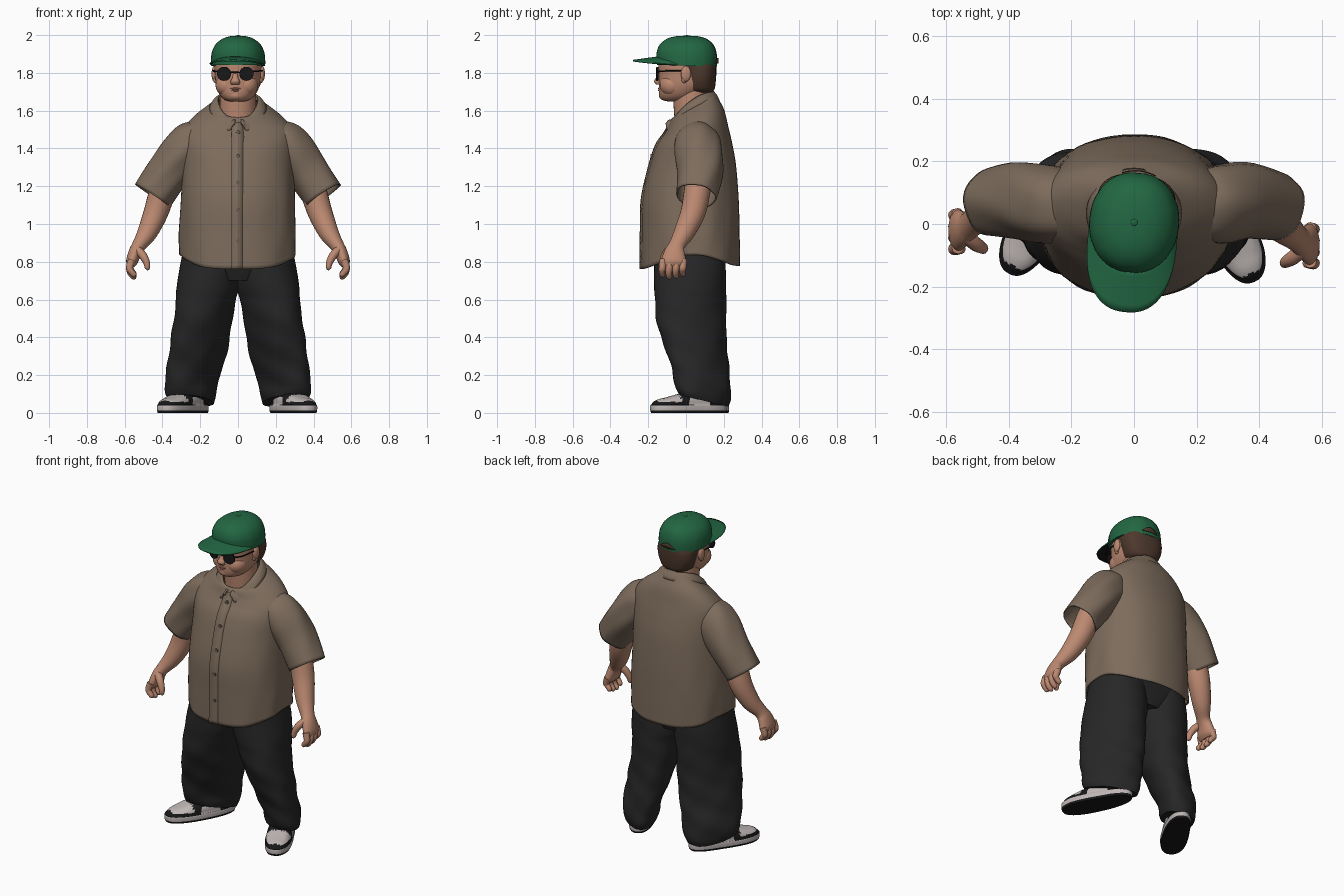
import bpy, bmesh, math
from math import sin, cos, pi
from mathutils import Vector, Matrix

cube = bpy.data.objects.get("Cube")
if cube:
    bpy.data.objects.remove(cube, do_unlink=True)


def material(name, r, g, b):
    m = bpy.data.materials.new(name)
    m.use_nodes = True
    m.diffuse_color = (r, g, b, 1)
    bsdf = m.node_tree.nodes["Principled BSDF"]
    bsdf.inputs["Base Color"].default_value = (r, g, b, 1)
    bsdf.inputs["Roughness"].default_value = 0.8
    return m


SKIN = material("skin", .50, .25, .165)
LIPS = material("lips", .44, .19, .135)
HAIR = material("brown hair", .075, .04, .026)
SHIRT = material("taupe cloth", .205, .15, .108)
BUTTON = material("button brown", .15, .11, .08)
PANTS = material("charcoal cloth", .02, .02, .021)
GREEN = material("cap green", .016, .135, .055)
BLACK = material("black", .009, .009, .01)
WHITE = material("shoe off white", .52, .47, .46)


def finish(name, bm, mats, rule=None, thick=0, inner=0, offset=-1, turn=0, angle=50):
    """Make an object from a bmesh, colour its faces, and smooth it."""
    bmesh.ops.recalc_face_normals(bm, faces=bm.faces)
    if rule:
        for f in bm.faces:
            f.material_index = rule(f.calc_center_median())
    me = bpy.data.meshes.new(name)
    bm.to_mesh(me)
    bm.free()
    ob = bpy.data.objects.new(name, me)
    bpy.context.collection.objects.link(ob)
    for m in mats:
        me.materials.append(m)
    if thick:
        mod = ob.modifiers.new("thickness", 'SOLIDIFY')
        mod.thickness, mod.offset, mod.material_offset = thick, offset, inner
    ob.rotation_euler.z = turn
    bpy.ops.object.select_all(action='DESELECT')
    ob.select_set(True)
    bpy.context.view_layer.objects.active = ob
    bpy.ops.object.shade_smooth_by_angle(angle=math.radians(angle))


def refine(rings, steps):
    """Catmull-Rom interpolation through ring settings."""
    rows = [tuple(r) + (0,) * (6 - len(r)) for r in rings]
    out = []
    for i in range(len(rows) - 1):
        a, b, c, d = (rows[max(i - 1, 0)], rows[i], rows[i + 1], rows[min(i + 2, len(rows) - 1)])
        for k in range(steps):
            t = k / steps
            out.append([q + .5 * t * (r - p + t * (2 * p - 5 * q + 4 * r - s + t * (3 * (q - r) + s - p)))
                        for p, q, r, s in zip(a, b, c, d)])
    return out + [list(rows[-1])]


def power(w, e):
    return math.copysign(abs(w) ** e, w)


def loft(name, rings, mats, seg=32, steps=4, p=2.0, flat=True, caps=True, fold=None, **kw):
    """Skin rings (x, y, z, radius_a, radius_b, tilt) into a tube."""
    rows = refine(rings, steps)
    pts = [Vector(r[:3]) for r in rows]
    bm, grid = bmesh.new(), []
    for i, r in enumerate(rows):
        U, V = Vector((1, 0, 0)), Vector((0, 1, r[5]))
        if not flat:
            T = (pts[min(i + 1, len(pts) - 1)] - pts[max(i - 1, 0)]).normalized()
            V = (Vector((0, 1, 0)) - T * T.y).normalized()
            U = V.cross(T)
        line = []
        for k in range(seg):
            a = 2 * pi * k / seg
            co = pts[i] + U * power(cos(a), 2 / p) * max(r[3], .001) + V * power(sin(a), 2 / p) * max(r[4], .001)
            line.append(bm.verts.new(fold(co, a, pts[i]) if fold else co))
        grid.append(line)
    for A, B in zip(grid, grid[1:]):
        for k in range(seg):
            bm.faces.new((A[k], A[k - 1], B[k - 1], B[k]))
    if caps:
        bm.faces.new(grid[0])
        bm.faces.new(grid[-1])
    finish(name, bm, mats, **kw)


def sheet(name, f, nu, nv, mats, **kw):
    """Grid surface from f(u, v) with u and v in 0..1."""
    bm = bmesh.new()
    g = [[bm.verts.new(f(i / nu, j / nv)) for j in range(nv + 1)] for i in range(nu + 1)]
    for i in range(nu):
        for j in range(nv):
            bm.faces.new((g[i][j], g[i + 1][j], g[i + 1][j + 1], g[i][j + 1]))
    finish(name, bm, mats, **kw)


def ball(name, loc, size, mat, turn=0):
    bm = bmesh.new()
    bmesh.ops.create_uvsphere(bm, u_segments=20, v_segments=12, radius=1,
                              matrix=Matrix.Translation(loc) @ Matrix.Diagonal((*size, 1)))
    finish(name, bm, [mat], turn=turn)


def disc(name, loc, r, depth, mat, turn=0, yaw=0):
    """Short cylinder facing forward."""
    bm = bmesh.new()
    M = Matrix.Translation(loc) @ Matrix.Rotation(yaw, 4, 'Z') @ Matrix.Rotation(pi / 2, 4, 'X')
    bmesh.ops.create_cone(bm, cap_ends=True, segments=24, radius1=r, radius2=r, depth=depth, matrix=M)
    finish(name, bm, [mat], turn=turn)


# Shirt body, with curved hem and soft folds
TORSO = [(0, .024, .77, .307, .262, .03), (0, .024, .95, .308, .26), (0, .024, 1.13, .302, .255),
         (0, .037, 1.31, .296, .228), (0, .046, 1.42, .298, .2), (0, .055, 1.5, .288, .168, .12),
         (0, .055, 1.56, .238, .147, .3), (0, .045, 1.61, .165, .125, .45), (0, .04, 1.635, .108, .108, .65)]


def shirt_fold(co, a, c):
    low = max(0, min(1, (1.35 - co.z) / .4))
    k = 1 + low * (.012 * sin(7 * a + 5 * co.z) + .008 * sin(11 * a - 9 * co.z)) * abs(cos(a))
    z = co.z + .065 * max(0, (1 - co.z) / .23) * (abs(co.x) / .305) ** 4
    return Vector((c.x + (co.x - c.x) * k, c.y + (co.y - c.y) * k, z))


loft("shirt_body", TORSO, [SHIRT], seg=64, steps=6, p=2.2, caps=False, fold=shirt_fold, thick=.008)

# Button placket follows the front of the shirt, open edge on one side only
front = [(r[1] - r[4], r[2] - r[5] * r[4]) for r in refine(TORSO, 6)]
front = [q for q in front if q[1] < 1.54]


def placket(u, v):
    y, z = front[round(u * (len(front) - 1))]
    return (-.034 + .066 * v, y - .005 + .011 * v, z)


sheet("shirt_placket", placket, len(front) - 1, 1, [SHIRT], thick=.008, offset=0)
for z in (.91, 1.075, 1.22, 1.36, 1.485):
    y = min(front, key=lambda q: abs(q[1] - z))[0]
    disc("shirt_button", (0, y - .003, z), .011, .012, BUTTON)


# Folded collar with two front points
def collar(u, v):
    t = 2 * u - 1
    f = t * pi * .96
    side, e = sin(f) ** 2, abs(t)
    point = max(0, 1 - abs(e - .86) / (.22 if e < .86 else .14))
    drop = .045 + .035 * point - .025 * (e > .95)
    rx, ry = .106 + (.046 + .012 * point) * v, .11 + .034 * v
    z = 1.625 + .075 * cos(f) + .035 * side - drop * v + .01 * sin(pi * v)
    return (rx * sin(f), .034 + ry * cos(f), z)


sheet("shirt_collar", collar, 80, 5, [SHIRT], thick=.009)

# Sleeves, arms and hands
for s, tag, dy in ((1, "left", -.005), (-1, "right", .04)):
    def P(x, y, z, *r):
        return (s * x, y + dy * max(0, min(1, (1.25 - z) / .3)), z, *r)

    def sleeve_fold(co, a, c):
        return co + (co - c) * .025 * sin(5 * a + 16 * co.z)

    loft(tag + "_sleeve", [P(.16, .06, 1.475, .06, .08), P(.225, .06, 1.442, .112, .113), P(.285, .066, 1.388, .12, .125),
                           P(.362, .075, 1.285, .113, .122), P(.453, .055, 1.15, .109, .109)],
         [SHIRT], seg=40, steps=6, flat=False, caps=False, fold=sleeve_fold, thick=.008)
    loft(tag + "_arm", [P(.37, .07, 1.25, .07, .07), P(.40, .06, 1.17, .07, .07), P(.435, .04, 1.06, .065, .066),
                        P(.48, -.005, .955, .053, .055), P(.522, -.042, .89, .038, .043),
                        P(.545, -.055, .85, .034, .055), P(.562, -.06, .80, .031, .067), P(.568, -.06, .775, .018, .058)],
         [SKIN], seg=24, flat=False)
    for i in range(4):
        y, d = -.116 + .036 * i, .012 * abs(i - 1.3)
        loft(tag + "_finger", [P(.562, y, .81, .02, .019), P(.574, y - .004, .77, .019, .019),
                               P(.567, y - .006, .735 + d, .017, .017), P(.548, y - .004, .713 + d, .014, .014),
                               P(.541, y - .004, .707 + d, .003, .003)], [SKIN], seg=12, flat=False)
    loft(tag + "_thumb", [P(.54, -.075, .87, .022, .024), P(.505, -.104, .835, .022, .023), P(.484, -.116, .795, .018, .019),
                          P(.48, -.12, .765, .013, .014), P(.482, -.12, .756, .003, .003)],
         [SKIN], seg=12, flat=False)

# Trousers: hips and baggy legs
loft("trouser_hips", [(0, .02, .95, .26, .18), (0, .02, .85, .29, .19), (0, .02, .79, .285, .18), (0, .022, .7, .12, .15)],
     [PANTS], seg=48, p=2.5)
LEG = [(.145, .02, .84, .15, .187), (.152, .021, .74, .162, .19), (.16, .022, .66, .165, .19), (.17, .024, .6, .157, .189),
       (.183, .028, .5, .15, .186), (.202, .045, .38, .146, .17), (.224, .07, .26, .136, .154),
       (.246, .09, .16, .125, .148), (.25, .094, .1, .12, .142, -.15), (.25, .092, .065, .108, .13, -.25)]
for s, tag in ((1, "left"), (-1, "right")):
    def leg_fold(co, a, c):
        low = max(0, min(1, (.75 - co.z) / .5))
        d = co - c
        k = 1 + low * (.022 * sin(3 * a + 38 * co.z) + .016 * sin(5 * a - 21 * co.z))
        return Vector((c.x + d.x * k - s * .4 * low * d.y, c.y + d.y * k, co.z))

    loft(tag + "_trouser_leg", [(s * r[0],) + r[1:] for r in LEG], [PANTS], seg=48, steps=6, p=2.1, fold=leg_fold)

# Shoes, shaped along the foot and coloured by area
for s, tag, yaw, cy in ((1, "left", .42, .012), (-1, "right", -.5, .03)):
    place = Matrix.Translation((s * .286, cy, 0)) @ Matrix.Rotation(yaw, 4, 'Z')
    back = place.inverted()

    def shoe_fold(co, a, c):
        toe = max(0, min(1, (.06 - co.y) / .2))
        z = co.z
        if z > .045:
            z = .045 + (z - .045) * (1 - .55 * toe)
        return place @ Vector((co.x * (.95 + .1 * toe) + s * .01 * toe, co.y, z))

    def shoe_colour(c):
        q = back @ c
        if q.z < .014:
            return 1
        if q.z < .04:
            return 0
        if q.y < -.07:
            return 0 if q.z > .058 and q.y > -.19 else 1
        return 0 if -.03 < q.y < .09 and q.z < .085 else 1

    loft(tag + "_shoe", [(0, 0, 0, .074, .214), (0, 0, .013, .079, .219), (0, 0, .04, .079, .219), (0, 0, .046, .074, .213),
                         (0, .004, .075, .073, .205), (0, .008, .1, .064, .188), (0, .014, .118, .05, .16),
                         (0, .02, .126, .02, .09)],
         [WHITE, BLACK], seg=64, steps=3, p=2.4, fold=shoe_fold, rule=shoe_colour)

# Neck and head; head parts are turned slightly to the right
TURN = -.1
loft("neck", [(0, .045, 1.48, .1, .1), (0, .036, 1.6, .098, .1), (0, .03, 1.66, .096, .098), (0, .03, 1.74, .095, .1)], [SKIN])
loft("head", [(0, -.045, 1.648, .035, .045), (0, -.045, 1.658, .066, .083), (0, -.03, 1.685, .094, .112),
              (0, -.008, 1.73, .114, .136), (0, 0, 1.78, .121, .143), (0, 0, 1.84, .124, .146), (0, 0, 1.9, .118, .14)],
     [SKIN], seg=40, p=2.15, turn=TURN)
loft("hair", [(0, .066, 1.695, .07, .07), (0, .068, 1.715, .1, .083), (0, .076, 1.77, .121, .082),
              (0, .068, 1.82, .126, .092), (0, .04, 1.85, .126, .118), (0, .02, 1.9, .122, .13)],
     [HAIR], seg=36, p=2.4, turn=TURN)
loft("nose", [(0, -.136, 1.80, .012, .012), (0, -.143, 1.775, .016, .016), (0, -.148, 1.755, .025, .022),
              (0, -.143, 1.738, .022, .015)], [SKIN], seg=16, turn=TURN)
ball("chin", (0, -.108, 1.682), (.045, .036, .03), SKIN, TURN)
ball("upper_lip", (0, -.138, 1.717), (.029, .01, .006), LIPS, TURN)
ball("lower_lip", (0, -.137, 1.707), (.024, .011, .006), LIPS, TURN)
for s in (1, -1):
    ball("ear", (s * .128, .012, 1.795), (.014, .027, .041), SKIN, TURN)
    ball("ear_lobe", (s * .122, .003, 1.764), (.011, .015, .018), SKIN, TURN)
    ball("cheek", (s * .048, -.068, 1.735), (.065, .067, .062), SKIN, TURN)
    # Round sunglasses
    disc("sunglass_lens", (s * .06, -.147, 1.795), .037, .008, BLACK, TURN, s * .2)
    loft("sunglass_temple", [(s * .094, -.14, 1.808, .005, .005), (s * .122, -.1, 1.81, .004, .005),
                             (s * .129, .01, 1.812, .004, .005)], [BLACK], seg=8, flat=False, turn=TURN)
ball("sunglass_bridge", (0, -.155, 1.803), (.028, .005, .005), BLACK, TURN)


# Six-panel cap with seams
def cap_fold(co, a, c):
    groove = 1 - .012 * max(0, 1 - abs(sin(3 * (a - pi / 2))) * 4)
    return Vector((co.x * groove, c.y + (co.y - c.y) * groove, co.z))


loft("cap_crown", [(0, .005, 1.838, .143, .158, -.03), (0, .005, 1.87, .143, .16), (0, .003, 1.91, .138, .158),
                   (0, .003, 1.95, .119, .142), (0, .004, 1.98, .083, .106), (0, .005, 1.994, .042, .058),
                   (0, .005, 1.997, .004, .006)], [GREEN], seg=48, p=2.15, fold=cap_fold, turn=TURN)
ball("cap_button", (0, .005, 1.996), (.011, .011, .004), GREEN, TURN)


# Curved brim, dark underneath
def brim(u, v):
    a = pi * u
    inner = Vector((.136 * cos(a), .005 - .148 * sin(a), 0))
    outer = Vector((.14 * power(cos(a), .85), -.03 - .252 * sin(a) ** .7, 0))
    co = inner.lerp(outer, v)
    co.z = 1.842 + (.042 - .019 * v) * sin(a)
    return co


sheet("cap_brim", brim, 48, 6, [GREEN, BLACK], thick=.008, inner=1, offset=0, turn=TURN)


# Rear cap opening above the adjustment strap
def opening(u, v):
    a, h = (u - .5) * .75, .03 * cos((u - .5) * pi) * v
    return (.146 * sin(a), .006 + .162 * cos(a), 1.85 + h)


sheet("cap_opening", opening, 12, 2, [HAIR], thick=.004, offset=1, turn=TURN)
